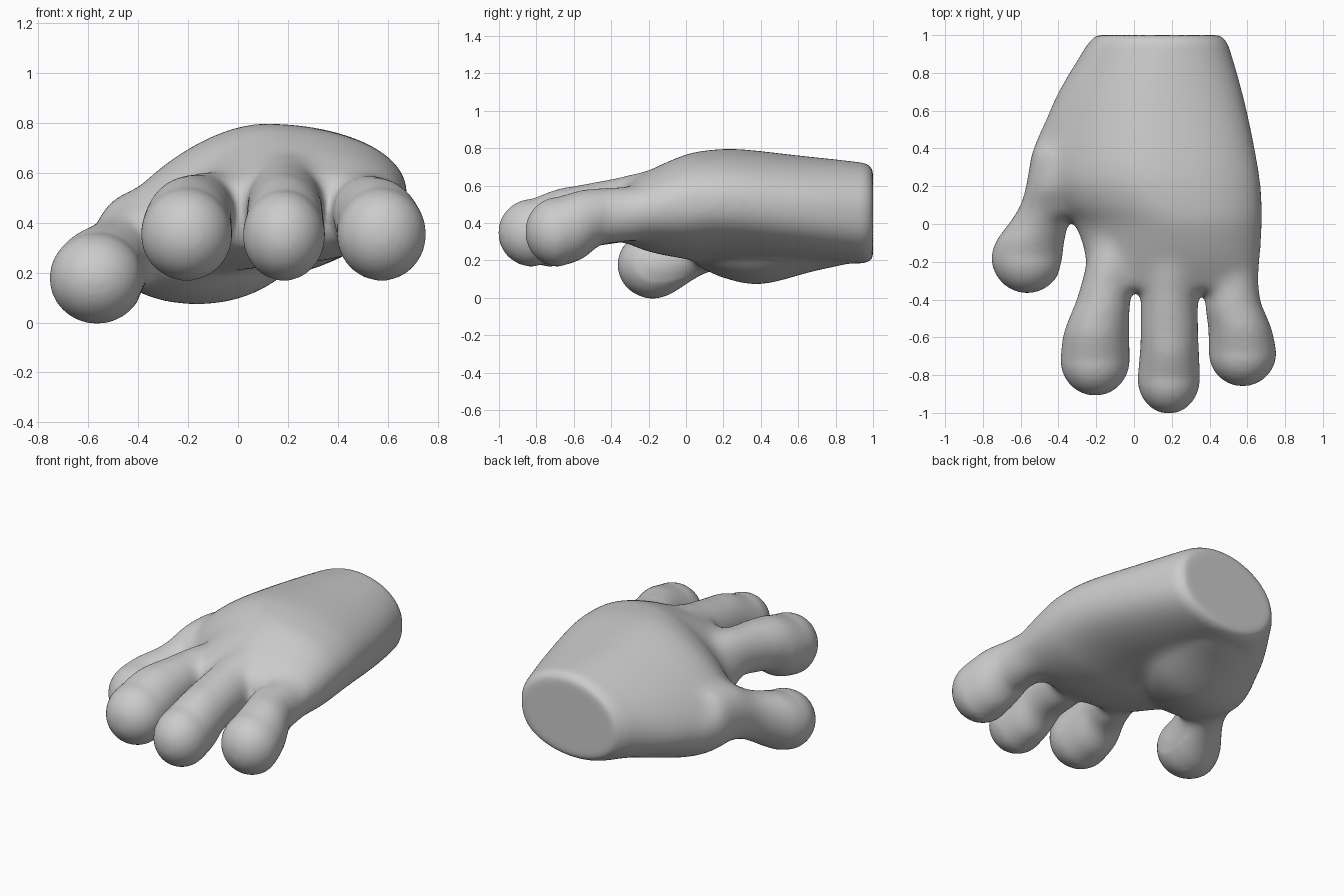
import bpy, bmesh, math

if "Cube" in bpy.data.objects:
    bpy.data.objects.remove(bpy.data.objects["Cube"])

SIDES = 40


def smooth_rows(rows, n=8):
    """Catmull-Rom interpolation between the section rows."""
    out = []
    for i in range(len(rows) - 1):
        a, b = rows[max(i - 1, 0)], rows[i]
        c, d = rows[i + 1], rows[min(i + 2, len(rows) - 1)]
        for k in range(n):
            t = k / n
            out.append([0.5 * (2 * q + (r - p) * t + (2 * p - 5 * q + 4 * r - s) * t * t
                               + (3 * q - p - 3 * r + s) * t ** 3)
                        for p, q, r, s in zip(a, b, c, d)])
    return out + [list(rows[-1])]


def loft(bm, rows, tip=0.0, tilt=0.0, square=1.0):
    """Skin oval sections (y, left, right, bottom, top, left droop) with a round tip."""
    rows = smooth_rows([r if len(r) == 6 else (*r, 0) for r in rows])
    y, l, r, b, t, s = rows[-1]
    if tip:
        for k in range(1, 10):
            a = k / 10 * math.pi / 2
            c, cx, cz = math.cos(a), (l + r) / 2, (b + t) / 2
            rows.append([y - tip * math.sin(a), cx + (l - cx) * c, cx + (r - cx) * c,
                         cz + (b - cz) * c, cz + (t - cz) * c, s * c])
    rings = []
    for y, l, r, b, t, s in rows:
        ring = []
        for i in range(SIDES):
            a = 2 * math.pi * i / SIDES
            u, v = math.cos(a), math.sin(a)
            if u > 0 and v < 0:
                v = -abs(v) ** square
            drop = s * max(-u, 0) ** 1.4
            ring.append(bm.verts.new(((l + r) / 2 + u * (r - l) / 2, y,
                                      (b + t) / 2 + v * (t - b) / 2 + tilt * u - drop)))
        rings.append(ring)
    for p, q in zip(rings, rings[1:]):
        for i in range(SIDES):
            j = (i + 1) % SIDES
            bm.faces.new((p[i], p[j], q[j], q[i]))
    bm.faces.new(rings[0][::-1])
    bm.faces.new(rings[-1])


bm = bmesh.new()

# Palm and wrist
loft(bm, [(1.0, -0.20, 0.455, 0.21, 0.685, 0), (0.965, -0.235, 0.49, 0.188, 0.717, 0.02),
          (0.9, -0.28, 0.515, 0.185, 0.728, 0.04),
          (0.6, -0.45, 0.60, 0.20, 0.762, 0.14), (0.27, -0.535, 0.665, 0.225, 0.797, 0.20),
          (0.1, -0.44, 0.68, 0.23, 0.788, 0.18), (0.0, -0.32, 0.68, 0.23, 0.768, 0.14),
          (-0.18, -0.26, 0.67, 0.25, 0.69, 0.08), (-0.31, -0.26, 0.66, 0.29, 0.61, 0.03)],
     tip=0.06, tilt=0.015, square=0.75)

# Thumb base under the palm
loft(bm, [(0.98, -0.12, 0.36, 0.205, 0.5), (0.7, -0.38, 0.29, 0.145, 0.52),
          (0.4, -0.535, 0.22, 0.07, 0.55), (0.2, -0.55, 0.13, 0.105, 0.53),
          (0.1, -0.51, 0.04, 0.15, 0.5)], tip=0.09)

# Thumb
loft(bm, [(0.4, -0.54, -0.2, 0.18, 0.54), (0.2, -0.575, -0.26, 0.15, 0.52),
          (0.1, -0.605, -0.31, 0.125, 0.46), (0.0, -0.665, -0.345, 0.07, 0.41),
          (-0.09, -0.73, -0.365, 0.015, 0.385), (-0.17, -0.757, -0.375, -0.007, 0.36)],
     tip=0.197)

# Index, middle and little fingers
loft(bm, [(0.1, -0.16, 0.1, 0.34, 0.58), (-0.2, -0.25, 0.01, 0.31, 0.605),
          (-0.4, -0.305, -0.017, 0.285, 0.595), (-0.49, -0.34, -0.025, 0.27, 0.59),
          (-0.59, -0.375, -0.025, 0.20, 0.58), (-0.72, -0.39, -0.022, 0.165, 0.54)],
     tip=0.19)
loft(bm, [(0.1, 0.03, 0.36, 0.34, 0.69), (-0.2, 0.03, 0.36, 0.31, 0.68),
          (-0.4, 0.035, 0.34, 0.29, 0.635), (-0.58, 0.035, 0.34, 0.275, 0.60),
          (-0.69, 0.03, 0.345, 0.20, 0.58), (-0.82, 0.018, 0.35, 0.165, 0.53)],
     tip=0.185)
loft(bm, [(0.1, 0.3, 0.62, 0.34, 0.60), (-0.2, 0.35, 0.65, 0.31, 0.60),
          (-0.4, 0.375, 0.67, 0.29, 0.59), (-0.46, 0.38, 0.69, 0.28, 0.585),
          (-0.56, 0.393, 0.73, 0.205, 0.575), (-0.68, 0.395, 0.755, 0.165, 0.54)],
     tip=0.18)

bmesh.ops.recalc_face_normals(bm, faces=bm.faces)
mesh = bpy.data.meshes.new("hand")
bm.to_mesh(mesh)
bm.free()
hand = bpy.data.objects.new("hand", mesh)
bpy.context.collection.objects.link(hand)

# Fuse all parts into one skin
remesh = hand.modifiers.new("fuse", 'REMESH')
remesh.mode = 'VOXEL'
remesh.voxel_size = 0.014
remesh.use_smooth_shade = True
graph = bpy.context.evaluated_depsgraph_get()
skin = bpy.data.meshes.new_from_object(hand.evaluated_get(graph))
hand.modifiers.clear()
hand.data = skin

grey = bpy.data.materials.new("plain grey")
grey.diffuse_color = (0.6, 0.6, 0.6, 1)
grey.use_nodes = True
grey.node_tree.nodes["Principled BSDF"].inputs["Base Color"].default_value = grey.diffuse_color
skin.materials.clear()
skin.materials.append(grey)

# Soften everything a little, and the knuckles and thumb root more
group = hand.vertex_groups.new(name="joints")
for v in skin.vertices:
    y = v.co.y
    w = min((y + 0.45) / 0.15, (0.8 - y) / 0.2, 1)
    if v.co.x < -0.4:
        w = min(w, (y + 0.02) / 0.1)
    if w > 0:
        group.add([v.index], w, 'REPLACE')
for name, steps in (("soften", 16), ("joints", 70)):
    mod = hand.modifiers.new(name, 'SMOOTH')
    mod.factor = 0.5
    mod.iterations = steps
    if name == "joints":
        mod.vertex_group = group.name
